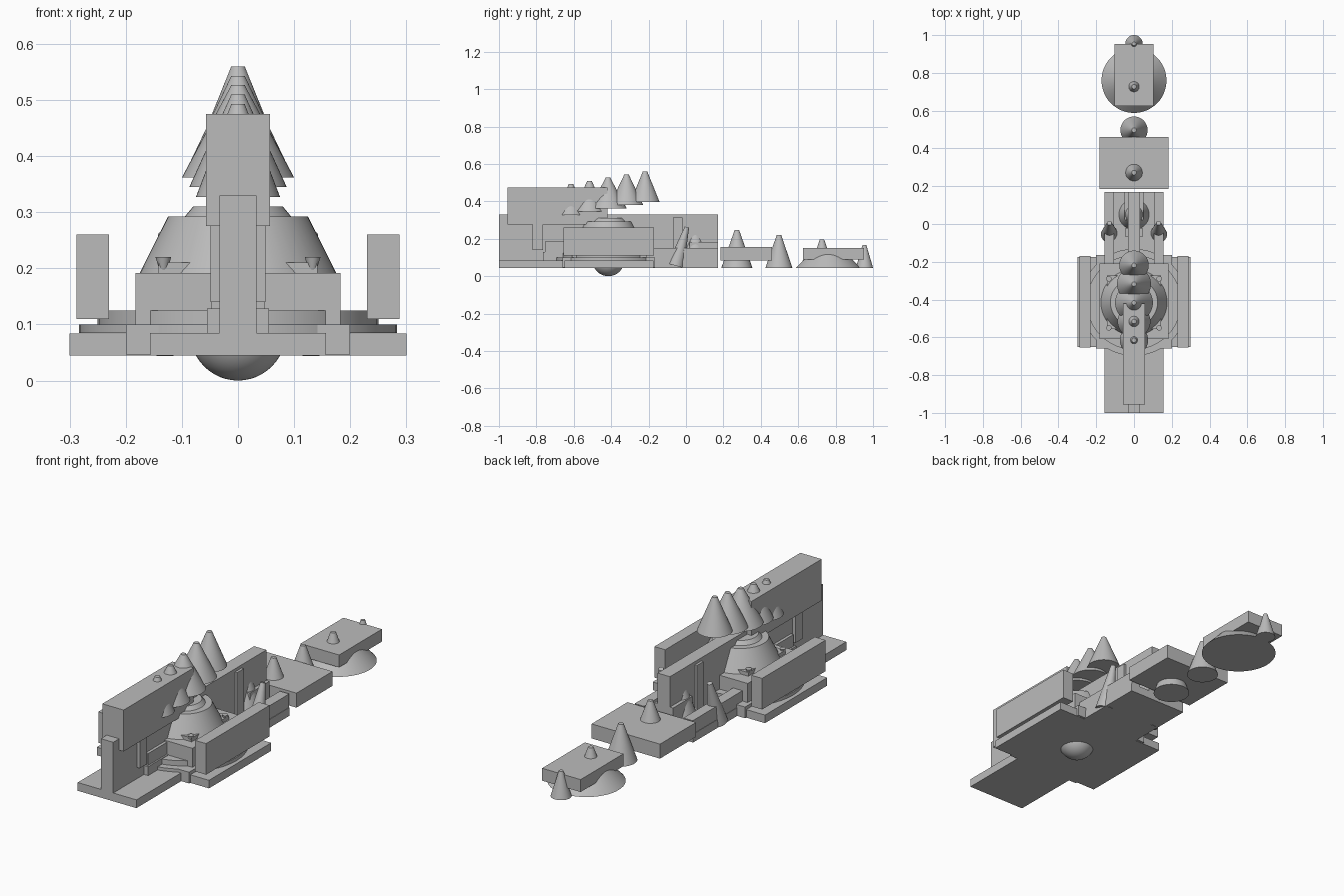
import bpy, math
from mathutils import Vector

cube = bpy.data.objects.get("Cube")
if cube:
    bpy.data.objects.remove(cube, do_unlink=True)

grey = bpy.data.materials.new("plain_grey")
grey.use_nodes = True
GREY = (0.5, 0.5, 0.5, 1)
grey.diffuse_color = GREY
grey.node_tree.nodes["Principled BSDF"].inputs["Base Color"].default_value = GREY


def box(name, x, y, z):
    """Box from (low, high) ranges; a single x means symmetric about the centre."""
    if not isinstance(x, tuple):
        x = (-x, x)
    bpy.ops.mesh.primitive_cube_add(size=1, location=[sum(r) / 2 for r in (x, y, z)])
    ob = bpy.context.object
    ob.name = name
    ob.scale = [r[1] - r[0] for r in (x, y, z)]
    bpy.ops.object.transform_apply(location=False, rotation=False, scale=True)
    ob.data.materials.append(grey)
    return ob


def cone(name, base, top, r1, r2, sides=48):
    """Truncated cone between two points."""
    base, top = Vector(base), Vector(top)
    axis = top - base
    bpy.ops.mesh.primitive_cone_add(vertices=sides, radius1=r1, radius2=r2,
                                    depth=axis.length, location=(base + top) / 2)
    ob = bpy.context.object
    ob.name = name
    ob.rotation_euler = axis.to_track_quat('Z', 'Y').to_euler()
    bpy.ops.object.shade_smooth_by_angle(angle=math.radians(30))
    ob.data.materials.append(grey)
    return ob


def upright(name, y, z, r1, r2, x=0):
    return cone(name, (x, y, z[0]), (x, y, z[1]), r1, r2)


HUB = -0.415
FLOOR, DECK = 0.045, 0.085

# Base plates
box("base_plate", 0.157, (-1, 0.17), (FLOOR, DECK))
box("cross_plate", 0.3, (-0.65, -0.175), (FLOOR, DECK - 0.001))
box("hub_plate", 0.2, (-0.66, -0.165), (FLOOR + 0.001, 0.1))
upright("lower_disc", HUB, (DECK, 0.1), 0.283, 0.283)
upright("upper_disc", HUB, (0.1, 0.125), 0.25, 0.25)
bpy.ops.mesh.primitive_uv_sphere_add(segments=48, ring_count=24, radius=0.085,
                                     location=(0, HUB, 0.085))
ball = bpy.context.object
ball.name = "underside_ball"
bpy.ops.object.shade_smooth()
ball.data.materials.append(grey)

# Central spine and upper beam
box("spine", 0.033, (-1, 0.17), (DECK, 0.33))
box("upper_beam", 0.057, (-0.955, -0.42), (0.275, 0.475))
box("beam_support", 0.049, (-0.82, -0.765), (0.14, 0.275))
box("front_step_low", 0.055, (-0.765, -0.6), (DECK, 0.128))
box("front_step_high", 0.047, (-0.755, -0.6), (0.128, 0.185))
box("rear_rib", 0.045, (-0.07, -0.02), (DECK, 0.315))
box("rear_step", 0.05, (0.02, 0.17), (DECK, 0.183))

# Hub housing and tapered dome
box("hub_housing", 0.183, (-0.61, -0.21), (0.1, 0.192))
box("hub_collar", 0.142, (HUB - 0.142, HUB + 0.142), (0.19, 0.21))
upright("dome", HUB, (0.192, 0.292), 0.175, 0.125)
upright("dome_cap", HUB, (0.292, 0.31), 0.095, 0.08)

# Mirrored side walls, rear rails, leaning cones and corner pins
for side, s in (("right", -1), ("left", 1)):
    def span(a, b):
        return tuple(sorted((s * a, s * b)))
    box(side + "_wall", span(0.23, 0.288), (-0.655, -0.17), (0.11, 0.26))
    box(side + "_rail", span(0.105, 0.155), (-0.21, 0.17), (DECK, 0.15))
    cone(side + "_leaning_cone", (s * 0.13, -0.055, 0.056), (s * 0.13, 0.005, 0.262), 0.045, 0.012)
    for end, y in (("front", -0.55), ("rear", -0.29)):
        upright(side + "_" + end + "_pin", y, (0.19, 0.22), 0.005, 0.014, s * 0.133)

# Rising row of cones through the beam
for i in range(5):
    radius = (0.075, 0.087, 0.1, 0.09, 0.078)[i]
    upright("row_cone", -0.615 + 0.099 * i, (0.327 + 0.0175 * i, 0.493 + 0.0167 * i), radius, 0.012)

# Rear cones and slabs
upright("spine_cone", 0.05, (DECK, 0.28), 0.08, 0.012)
box("rear_slab", 0.183, (0.185, 0.46), (DECK, 0.155))
upright("slab_cone", 0.272, (FLOOR, 0.247), 0.083, 0.012)
upright("gap_cone", 0.497, (FLOOR, 0.22), 0.072, 0.012)
upright("tail_mound", 0.76, (FLOOR, 0.13), 0.172, 0.09)
box("tail_slab", 0.103, (0.625, 0.952), (0.09, 0.15))
upright("tail_cone", 0.727, (0.1, 0.195), 0.045, 0.012)
upright("end_cone", 0.954, (FLOOR, 0.167), 0.046, 0.01)
